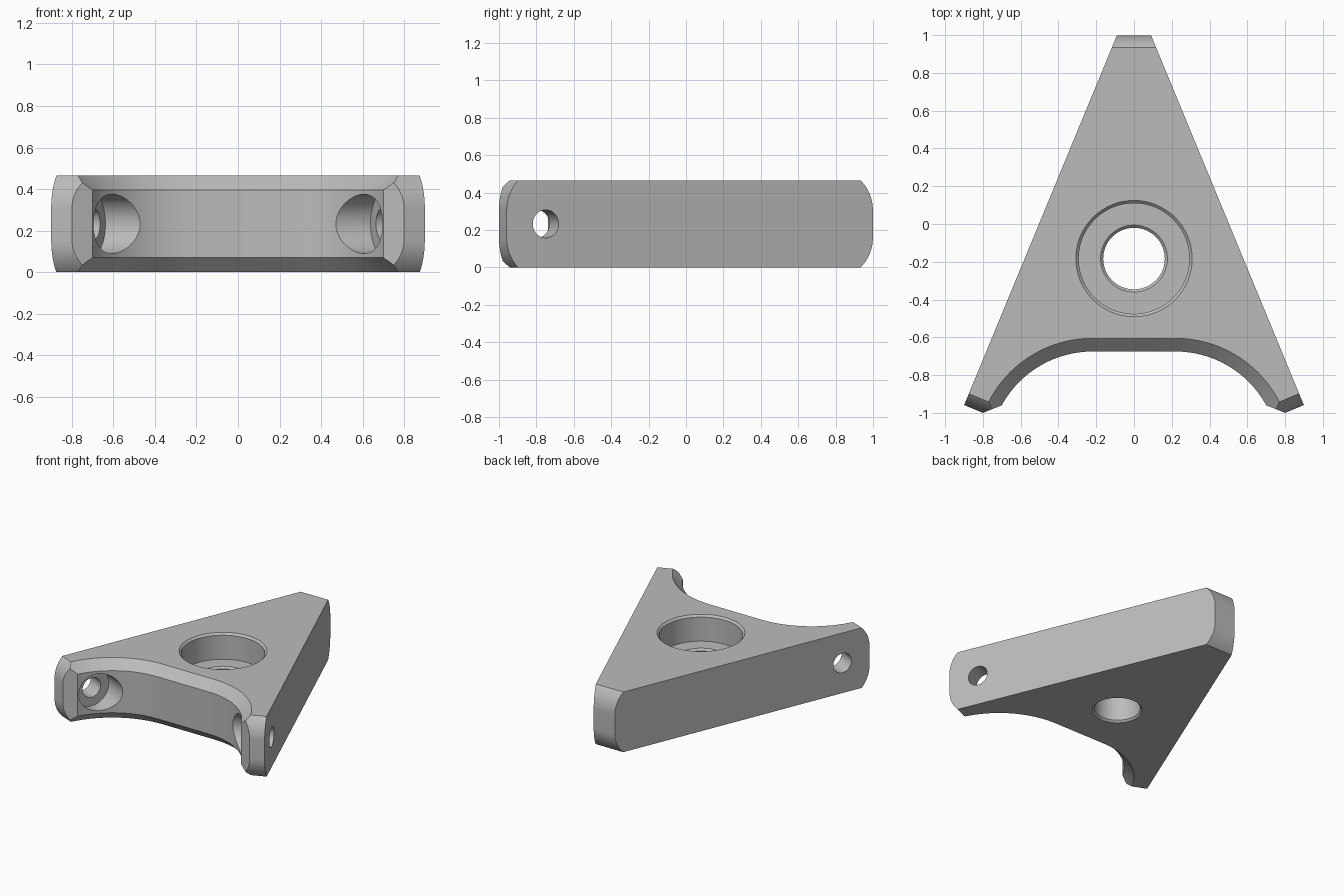
import bpy, bmesh
from math import sin, cos, pi
from mathutils import Vector

cube = bpy.data.objects.get("Cube")
if cube:
    bpy.data.objects.remove(cube, do_unlink=True)

H = 0.465                          # plate thickness
MID = H / 2
CHAMFER = 0.07
UP = Vector((0, 0, 1))
SIDE = Vector((0.924, 0.382, 0))   # outward normal of the slanted left side
ALONG = Vector((0.382, -0.924, 0))  # direction down that side

grey = bpy.data.materials.new("plain_grey")
grey.use_nodes = True
grey.diffuse_color = (0.5, 0.5, 0.5, 1)
grey.node_tree.nodes["Principled BSDF"].inputs["Base Color"].default_value = (0.5, 0.5, 0.5, 1)


def mirror(v, s):
    return Vector((v.x * s, v.y, v.z))


def loft(name, rings):
    """Closed solid through a list of rings with equal point counts."""
    bm = bmesh.new()
    rows = [[bm.verts.new(p) for p in ring] for ring in rings]
    n = len(rows[0])
    for a, b in zip(rows, rows[1:]):
        for i in range(n):
            j = (i + 1) % n
            bm.faces.new((a[i], a[j], b[j], b[i]))
    bm.faces.new(rows[0])
    bm.faces.new(rows[-1])
    bmesh.ops.recalc_face_normals(bm, faces=bm.faces)
    mesh = bpy.data.meshes.new(name)
    bm.to_mesh(mesh)
    bm.free()
    mesh.materials.append(grey)
    obj = bpy.data.objects.new(name, mesh)
    bpy.context.collection.objects.link(obj)
    return obj


def turned(name, origin, axis, across, profile, n=64):
    """Round solid from (radius, distance along axis) pairs."""
    other = axis.cross(across)
    angles = [2 * pi * i / n for i in range(n)]
    return loft(name, [[origin + axis * t + r * (across * cos(a) + other * sin(a))
                        for a in angles] for r, t in profile])


def arch_ring(offset, z):
    """Front arch outline: two quarter arcs joined by a flat."""
    r, cx, cy = 0.547 + offset, 0.22, -1.222
    half = [Vector((cx + r * cos(a), cy + r * sin(a), z))
            for a in [pi / 2 * i / 24 for i in range(25)]]
    return half + [mirror(p, -1) for p in reversed(half)]


def end_cutter(name, origin, out, across):
    """Removes everything beyond a rounded end profile."""
    r, quarter = 0.222, pi / 4
    upper = [(r * cos(a) - r, H - 0.157 + r * sin(a))
             for a in [quarter * i / 10 for i in range(11)]]
    upper.append((upper[-1][0] - 0.03, H + 0.03))
    section = upper + [(0.3, H + 0.03), (0.3, -0.03)]
    section += [(u, H - z) for u, z in reversed(upper)]
    return loft(name, [[origin + out * (u - 0.001) + UP * z + across * w
                        for u, z in section] for w in (-0.35, 0.35)])


# Triangular plate with pointed legs
right_half = [Vector(p) for p in ((0.09, 1, 0), (0.9, -0.96, 0), (0.8, -1, 0), (0.6, -0.92, 0))]
outline = right_half + [mirror(p, -1) for p in reversed(right_half)]
plate = loft("triangular_bracket", [outline, [p + UP * H for p in outline]])

# Front arch with chamfered rims
e = 0.02
cutters = [loft("arch_cutter", [arch_ring(CHAMFER + e, -e), arch_ring(0, CHAMFER),
                                arch_ring(0, H - CHAMFER), arch_ring(CHAMFER + e, H + e)])]

# Stepped centre bore with small rim chamfers
cutters.append(turned("bore_cutter", Vector((0, -0.183, 0)), UP, Vector((1, 0, 0)), [
    (0.187, -0.01), (0.163, 0.014), (0.163, 0.25), (0.177, 0.264),
    (0.293, 0.264), (0.293, H - 0.015), (0.318, H + 0.01)]))

# Rounded ends and counterbored screw holes in the legs
cutters.append(end_cutter("back_end_cutter", Vector((0, 1, 0)), Vector((0, 1, 0)), Vector((1, 0, 0))))
for s, label in ((1, "left"), (-1, "right")):
    side, along = mirror(SIDE, s), mirror(ALONG, s)
    cutters.append(end_cutter(label + "_end_cutter", Vector((0.85 * s, -0.98, 0)), along, side))
    cutters.append(turned(label + "_hole_cutter", Vector((0.813 * s, -0.75, MID)), -side, along, [
        (0.075, -0.1), (0.075, 0.13), (0.143, 0.13), (0.143, 0.6)]))

# Apply the cuts, then drop the cutters
bpy.ops.object.select_all(action='DESELECT')
bpy.context.view_layer.objects.active = plate
plate.select_set(True)
for c in cutters:
    c.hide_render = True
    mod = plate.modifiers.new(c.name, 'BOOLEAN')
    mod.operation = 'DIFFERENCE'
    mod.solver = 'EXACT'
    mod.object = c
    bpy.ops.object.modifier_apply(modifier=mod.name)
for c in cutters:
    bpy.data.objects.remove(c, do_unlink=True)
bpy.ops.object.shade_smooth_by_angle(angle=pi / 9)
